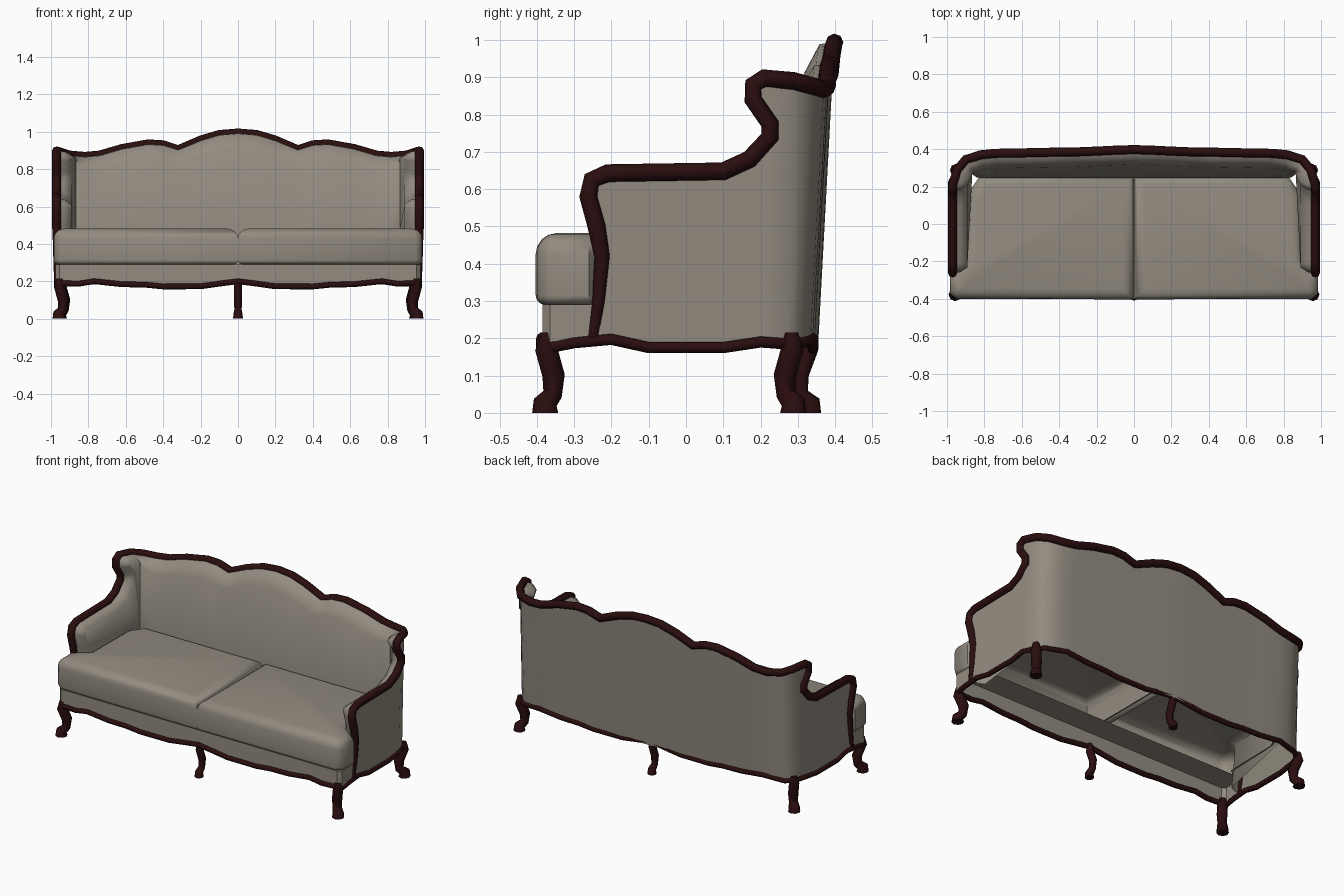
import bpy, bmesh
from math import radians
from mathutils import Vector

cube = bpy.data.objects.get("Cube")
if cube:
    bpy.data.objects.remove(cube)


def material(name, colour):
    m = bpy.data.materials.new(name)
    m.use_nodes = True
    m.diffuse_color = colour
    bsdf = next(n for n in m.node_tree.nodes if n.type == 'BSDF_PRINCIPLED')
    bsdf.inputs["Base Color"].default_value = colour
    bsdf.inputs["Roughness"].default_value = 0.7
    return m


FABRIC = material("taupe fabric", (0.29, 0.26, 0.215, 1))
WOOD = material("dark mahogany", (0.023, 0.004, 0.0045, 1))


def finish(name, data, mat, angle=40, mirror=False):
    """Link an object, apply its modifiers and shade it."""
    data.materials.append(mat)
    ob = bpy.data.objects.new(name, data)
    bpy.context.collection.objects.link(ob)
    if mirror:
        ob.modifiers.new("mirror", 'MIRROR')
    bpy.ops.object.select_all(action='DESELECT')
    ob.select_set(True)
    bpy.context.view_layer.objects.active = ob
    bpy.ops.object.convert(target='MESH')
    bpy.ops.object.shade_smooth_by_angle(angle=radians(angle))
    return ob


def tube(name, points, radius, radii=None, closed=False):
    """Wooden bar swept along a path."""
    cu = bpy.data.curves.new(name, 'CURVE')
    cu.dimensions = '3D'
    cu.bevel_depth, cu.bevel_resolution, cu.use_fill_caps = radius, 2, True
    sp = cu.splines.new('POLY')
    sp.points.add(len(points) - 1)
    for i, p in enumerate(points):
        sp.points[i].co = (*p, 1)
        sp.points[i].radius = radii[i] if radii else 1
    sp.use_cyclic_u = closed
    return finish(name, cu, WOOD, 50)


def mesh_of(name, polys):
    """Mesh from a list of polygons, welded where they touch."""
    bm = bmesh.new()
    for poly in polys:
        bm.faces.new([bm.verts.new(p) for p in poly])
    bmesh.ops.remove_doubles(bm, verts=bm.verts, dist=0.0005)
    me = bpy.data.meshes.new(name)
    bm.to_mesh(me)
    bm.free()
    return me


def strip(a, b):
    return [(a[i], a[i + 1], b[i + 1], b[i]) for i in range(len(a) - 1)]


def both_sides(half):
    """Extend a path ending on the centre line to the other side."""
    return half + [(-x, y, z) for x, y, z in reversed(half[:-1])]


# Rail along the arm (y, z) and around the back (x, y, z)
SIDE_X, HEM, SEAT = 0.97, 0.183, 0.29
arm = [(-.25, .2), (-.235, .3), (-.225, .42), (-.24, .5), (-.262, .58),
       (-.253, .625), (-.21, .643), (.1, .648), (.17, .68), (.225, .74),
       (.225, .775), (.18, .84), (.18, .88), (.21, .898)]
back = [(.945, .29, .89), (.90, .345, .875), (.82, .37, .868), (.74, .378, .875),
        (.62, .38, .91), (.48, .383, .935), (.4, .385, .93), (.32, .385, .905),
        (.2, .39, .955), (.1, .395, .985), (0, .398, .993)]
arm_rail = [(SIDE_X, y, z) for y, z in arm]
rail = both_sides(arm_rail + back)
thickness = [min(1, .55 + .15 * min(i, len(rail) - 1 - i)) for i in range(len(rail))]
tube("carved_top_rail", rail, 0.024, thickness)

# Columns of the back: outer hem, rail, rolled edge, padding, seat level, bottom
columns = []
for i, p in enumerate(back):
    if i == 0:
        n = Vector((-1, -.3))
    elif i == len(back) - 1:
        n = Vector((0, -1))
    else:
        d = Vector(back[i + 1][:2]) - Vector(back[i - 1][:2])
        n = Vector((-d.y, d.x)).normalized()
    t = min(1, i / 3)
    x, y, z = p
    seat_depth = (.08, .115)[i] if i < 2 else (.245 - y) / n.y

    def inward(depth, height):
        return (x + n.x * depth, y + n.y * depth, height)
    columns.append([(x, .2 + (y - .2) * .78, HEM), p, inward(.04, z - .004),
                    inward(.08, z - .03 - .05 * t),
                    inward(seat_depth, .48), inward(seat_depth, SEAT)])
rows = [list(r) for r in zip(*columns)]
polys = []
for a, b in zip(rows, rows[1:]):
    polys += strip(a, b)


# Arms: flat outer panel, rolled edge, padded inner panel
def inset_arm(amount, depth, last):
    pts = []
    for i in range(len(arm)):
        a, b = arm[max(i - 1, 0)], arm[min(i + 1, len(arm) - 1)]
        d = (Vector(b) - Vector(a)).normalized()
        pts.append((SIDE_X - depth, arm[i][0] + d.y * amount, arm[i][1] - d.x * amount))
    return pts + [last]


first = columns[0]
edge = [arm_rail + [first[1]], inset_arm(.004, .04, first[2]), inset_arm(.03, .08, first[3])]
polys += strip(edge[0], edge[1]) + strip(edge[1], edge[2])
outer = edge[0] + [first[0], (SIDE_X, .2, HEM), (SIDE_X, -.25, HEM)]
polys.append(outer[::-1])
polys.append(edge[2] + [first[4], first[5]])
finish("upholstered_back_and_arms", mesh_of("upholstered_back_and_arms", polys),
       FABRIC, 60, mirror=True)

# Front apron below the cushions
plan = [(0, -.385), (.955, -.385), (.975, -.365), (.972, -.23)]
low = [(x, y, HEM) for x, y in plan]
high = [(x, y, SEAT) for x, y in plan]
deck = high + [(0, -.23, SEAT)]
finish("front_apron", mesh_of("front_apron", strip(low, high) + [deck]), FABRIC, mirror=True)

# Seat cushions, wider in front of the arms, hollow underneath
outline = [(0, -.403), (.95, -.4), (.985, -.37), (.985, -.26), (.895, -.19),
           (.89, .16), (.82, .262), (0, .262)]
TOP = .482
for side, sign in (("left", 1), ("right", -1)):
    bm = bmesh.new()
    face = bm.faces.new([bm.verts.new((sign * x, y, SEAT)) for x, y in outline])
    ext = bmesh.ops.extrude_face_region(bm, geom=[face])
    top = [v for v in ext["geom"] if isinstance(v, bmesh.types.BMVert)]
    bmesh.ops.translate(bm, verts=top, vec=(0, 0, TOP - SEAT))
    bmesh.ops.recalc_face_normals(bm, faces=bm.faces)
    for level, width in ((TOP, .06), (SEAT, .025)):
        ring = [e for e in bm.edges if all(abs(v.co.z - level) < .001 for v in e.verts)]
        bmesh.ops.bevel(bm, geom=ring, offset=width, segments=4, profile=.5,
                        affect='EDGES', clamp_overlap=True)
    under = [f for f in bm.faces if all(v.co.z < SEAT + .001 for v in f.verts)]
    bmesh.ops.delete(bm, geom=under, context='FACES')
    me = bpy.data.meshes.new("cushion")
    bm.to_mesh(me)
    bm.free()
    finish(side + "_seat_cushion", me, FABRIC, 50)

# Wavy carved trim around the hem
wave = [(0, .2), (.1, .187), (.2, .173), (.4, .172), (.5, .182), (.62, .184), (.77, .2)]
front_trim = [(x, -.387, z) for x, z in wave] + [(.85, -.387, .187), (.95, -.385, .19)]
side_trim = [(SIDE_X, y, z) for y, z in
             ((-.35, .178), (-.3, .188), (-.2, .197), (-.1, .175), (.1, .175), (.2, .19))]
corner_trim = [(.945, .27, .185), (.9, .313, .187)]
back_trim = [(x, .34, z) for x, z in reversed(wave)]
half = front_trim + side_trim + corner_trim + back_trim
tube("carved_hem_trim", half + [(-x, y, z) for x, y, z in reversed(half[1:-1])],
     0.015, closed=True)

# Curved legs: outward offset, height, radius
profile = [(0, .215, .018), (.002, .17, .03), (-.024, .1, .03),
           (-.02, .05, .026), (.006, .028, .032), (.006, 0, .035)]


def leg(name, x, y, dx, dy, slim=1):
    tube(name, [(x + dx * o, y + dy * o, z) for o, z, r in profile], 1,
         [r * slim for o, z, r in profile])


for side, s in (("left", 1), ("right", -1)):
    leg("front_" + side + "_leg", s * .952, -.373, s * .75, -.75)
    leg("back_" + side + "_leg", s * .945, .283, s * .75, .75)
leg("front_centre_leg", 0, -.378, 0, -1, .75)
leg("back_centre_leg", 0, .33, 0, 1, .75)
